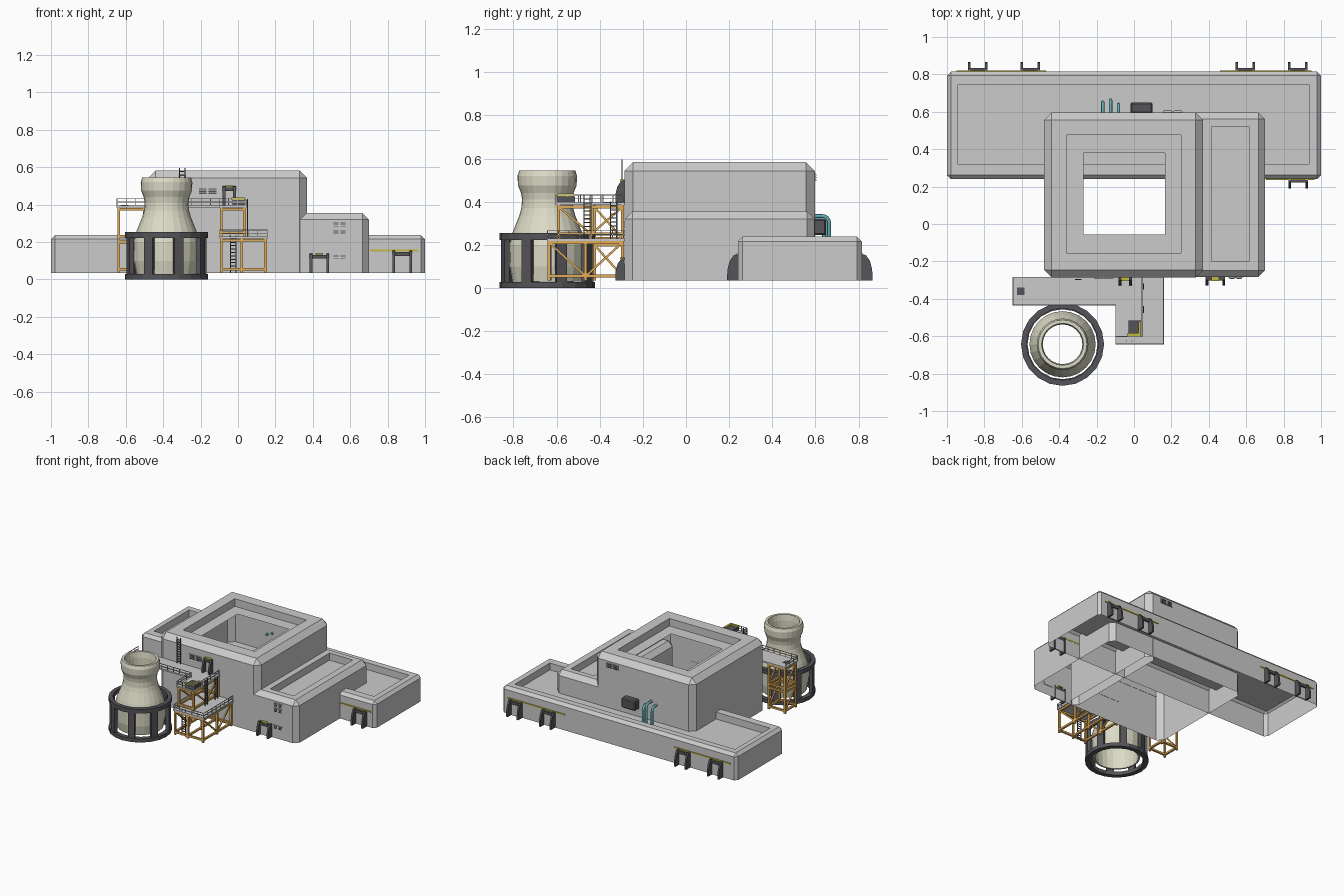
import bpy, bmesh, math
from mathutils import Vector, Matrix

if "Cube" in bpy.data.objects:
    bpy.data.objects.remove(bpy.data.objects["Cube"])


def mat(name, *c):
    m = bpy.data.materials.new(name)
    m.diffuse_color = (*c, 1)
    m.use_nodes = True
    m.node_tree.nodes["Principled BSDF"].inputs["Base Color"].default_value = m.diffuse_color
    return m


DARK = mat("dark_steel", .09, .09, .1)
ORANGE = mat("orange_steel", .75, .42, .1)
CREAM = mat("cream_concrete", .72, .71, .57)
TEAL = mat("teal_pipe", .12, .42, .46)
YELLOW = mat("yellow_paint", .55, .5, .05)


def finish(bm, name, m=None):
    bmesh.ops.remove_doubles(bm, verts=bm.verts, dist=1e-5)
    me = bpy.data.meshes.new(name)
    bm.to_mesh(me)
    bm.free()
    o = bpy.data.objects.new(name, me)
    bpy.context.collection.objects.link(o)
    if m:
        me.materials.append(m)
    return o


def box(bm, x0, x1, y0, y1, z0, z1):
    size = Matrix.Diagonal((x1 - x0, y1 - y0, z1 - z0, 1))
    mid = Matrix.Translation(((x0 + x1) / 2, (y0 + y1) / 2, (z0 + z1) / 2))
    bmesh.ops.create_cube(bm, size=1, matrix=mid @ size)


def solo_box(name, m, *b):
    bm = bmesh.new()
    box(bm, *b)
    return finish(bm, name, m)


def beam(bm, p, q, w):
    p, q = Vector(p), Vector(q)
    d = q - p
    rot = d.to_track_quat('Z', 'Y').to_matrix().to_4x4()
    bmesh.ops.create_cube(bm, size=1, matrix=Matrix.Translation((p + q) / 2) @ rot
                          @ Matrix.Diagonal((w, w, d.length, 1)))


# Chamfered building shell, open below, with a stepped roof recess
def shell(name, rect, top, c, steps, floor=True):
    bm = bmesh.new()
    x0, x1, y0, y1 = rect
    inner = (x0 + c, x1 - c, y0 + c, y1 - c)
    levels = [(rect, c, .035), (rect, c, top - c), (inner, 0, top)] + [(r, 0, z) for r, z in steps]
    prev = None
    for (a, b, e, f), k, z in levels:
        pts = [(a + k, e), (b - k, e), (b, e + k), (b, f - k),
               (b - k, f), (a + k, f), (a, f - k), (a, e + k)]
        ring = [bm.verts.new((x, y, z)) for x, y in pts]
        if prev:
            for i in range(8):
                j = (i + 1) % 8
                bm.faces.new((prev[i], prev[j], ring[j], ring[i]))
        prev = ring
    if floor:
        bm.faces.new(prev)
    bmesh.ops.dissolve_degenerate(bm, edges=bm.edges, dist=1e-5)
    return finish(bm, name)


r = (-.36, .25, -.155, .475)
shell("main_hall", (-.48, .37, -.285, .597), .583, .04,
      [(r, .583), (r, .525), ((-.27, .165, -.055, .38), .525)], floor=False)
r = (.415, .615, -.2, .52)
shell("side_wing", (.29, .70, -.284, .596), .355, .035, [(r, .355), (r, .30)])
r = (-.94, .935, .32, .745)
shell("low_rear_hall", (-1, 1, .24, .815), .238, .022, [(r, .238), (r, .185)])


# Turned shapes for the cooling tower
def lathe(name, prof, n, m, cx=-.382, cy=-.643):
    bm = bmesh.new()
    rings = [[bm.verts.new((cx + q * math.cos(2 * math.pi * i / n), cy + q * math.sin(2 * math.pi * i / n), z))
              for i in range(n)] for q, z in prof]
    for a, b in zip(rings, rings[1:] + rings[:1]):
        for i in range(n):
            j = (i + 1) % n
            bm.faces.new((a[i], a[j], b[j], b[i]))
    bmesh.ops.recalc_face_normals(bm, faces=bm.faces)
    return finish(bm, name, m)


lathe("cooling_tower", [(.162, .03), (.175, .1), (.177, .2), (.16, .26), (.13, .335), (.12, .37), (.117, .41),
                        (.122, .44), (.136, .475), (.138, .52), (.13, .545), (.112, .545), (.106, .5),
                        (.106, .38), (.145, .25), (.16, .18), (.15, .03)], 24, CREAM)
lathe("tower_base_ring", [(.187, 0), (.222, 0), (.222, .028), (.187, .028)], 20, DARK)
lathe("tower_top_ring", [(.192, .222), (.222, .222), (.222, .254), (.192, .254)], 20, DARK)
bm = bmesh.new()
for i in range(8):
    a = math.pi / 4 * (i + .4)
    bmesh.ops.create_cube(bm, size=1, matrix=Matrix.Translation((-.382, -.643, .127)) @ Matrix.Rotation(a, 4, 'Z')
                          @ Matrix.Translation((.204, 0, 0)) @ Matrix.Diagonal((.025, .05, .2, 1)))
finish(bm, "tower_ring_posts", DARK)


# Braced scaffolds
def scaffold(name, xs, ys, zs):
    bm = bmesh.new()
    w = .014
    for x in xs:
        for y in ys:
            beam(bm, (x, y, zs[0]), (x, y, zs[-1]), w)
    for z0, z1 in zip(zs, zs[1:]):
        for z in (z0 + .02, z1 - .01):
            for y in (ys[0], ys[-1]):
                beam(bm, (xs[0], y, z), (xs[-1], y, z), w)
            for x in xs:
                beam(bm, (x, ys[0], z), (x, ys[-1], z), w)
        for x in (xs[0], xs[-1]):
            for i, (a, b) in enumerate(zip(ys, ys[1:])):
                a, b = (a, b) if i % 2 else (b, a)
                beam(bm, (x, a, z0 + .02), (x, b, z1 - .01), .01)
    return finish(bm, name, ORANGE)


scaffold("lower_scaffold", (-.09, .02, .147), (-.635, -.465, -.295), (.035, .22))
scaffold("upper_scaffold", (-.09, .035), (-.59, -.44, -.295), (.23, .385))
scaffold("left_scaffold", (-.637, -.5), (-.425, -.295), (.035, .21, .385))

# Decks
solo_box("lower_deck", None, -.1, .16, -.645, -.283, .218, .23)
solo_box("walkway_deck", None, -.65, .045, -.435, -.283, .385, .396)
solo_box("upper_deck", None, -.1, .045, -.605, -.435, .385, .396)
solo_box("walkway_hatch", DARK, -.625, -.585, -.38, -.34, .39, .399)


def railing(name, pts, h=.035):
    bm = bmesh.new()
    for p, q in zip(pts, pts[1:]):
        p, q = Vector(p), Vector(q)
        n = max(1, round((q - p).length / .05))
        for k in (.5, 1):
            up = Vector((0, 0, h * k))
            beam(bm, p + up, q + up, .004)
        for i in range(n + 1):
            s = p.lerp(q, i / n)
            beam(bm, s, s + Vector((0, 0, h)), .004)
    return finish(bm, name)


railing("upper_railing", [(-.647, -.29, .396), (-.647, -.432, .396), (-.097, -.432, .396),
                          (-.097, -.602, .396), (.042, -.602, .396), (.042, -.29, .396)])
railing("lower_railing", [(.157, -.29, .23), (.157, -.642, .23), (-.097, -.642, .23), (-.097, -.45, .23)])


def ladder(name, base, side, h, w, m):
    bm = bmesh.new()
    base, s, up = Vector(base), Vector(side) * w / 2, Vector((0, 0, 1))
    for k in (-1, 1):
        beam(bm, base + k * s, base + k * s + up * h, .005)
    n = int(h / .018)
    for i in range(1, n):
        t = up * h * i / n
        beam(bm, base - s + t, base + s + t, .005)
    return finish(bm, name, m)


ladder("roof_ladder", (-.298, -.297, .396), (1, 0, 0), .2, .03, DARK)
ladder("ground_ladder", (-.025, -.625, .035), (1, 0, 0), .2, .03, DARK)
ladder("deck_ladder_front", (.05, -.457, .23), (0, 1, 0), .2, .033, DARK)
ladder("deck_ladder_rear", (.05, -.335, .23), (0, 1, 0), .17, .028, DARK)
solo_box("deck_control_box", DARK, -.03, .045, -.6, -.515, .396, .425)
bm = bmesh.new()
box(bm, -.035, .035, -.598, -.583, .425, .437)
box(bm, .023, .038, -.598, -.52, .425, .437)
finish(bm, "control_box_pipe", YELLOW)


# Doors with curved side buttresses; s is the outward y direction
def door(name, x, y, s, z=.035, half=.045, k=1.0, lamp=False):
    prof = [(-.005, 0), (.05, 0), (.048, .05), (.038, .09), (.018, .118), (-.005, .122)]
    bm = bmesh.new()
    for side in (-1, 1):
        a, b = ([bm.verts.new((x + side * half + t, y + s * o * k, z + h * k)) for o, h in prof]
                for t in (-.007, .007))
        bm.faces.new(a)
        bm.faces.new(b[::-1])
        for i in range(len(prof)):
            j = (i + 1) % len(prof)
            bm.faces.new((a[j], a[i], b[i], b[j]))
    y0, y1 = sorted((y - s * .003, y + s * .018))
    box(bm, x - half, x + half, y0, y1, z + .09 * k, z + .112 * k)
    bmesh.ops.recalc_face_normals(bm, faces=bm.faces)
    finish(bm, name + "_frame", DARK)
    y0, y1 = sorted((y - s * .003, y + s * .006))
    solo_box(name + "_panel", None, x - half, x + half, y0, y1, z, z + .09 * k)
    if lamp:
        y0, y1 = sorted((y - s * .01, y + s * .02))
        solo_box(name + "_lamp", YELLOW, x - .02, x + .02, y0, y1, z + .116 * k, z + .126 * k)


for i, x in enumerate((-.835, -.555, .595, .875)):
    door(f"rear_door_{i + 1}", x, .815, 1)
door("side_front_door", .878, .24, -1)
door("wing_front_door", .435, -.285, -1, k=.85, lamp=True)
door("walkway_door", -.047, -.285, -1, z=.396, half=.028, k=.85, lamp=True)
solo_box("rear_stripe_left", YELLOW, -.95, -.47, .812, .82, .15, .16)
solo_box("rear_stripe_right", YELLOW, .46, .95, .812, .82, .15, .16)
solo_box("front_stripe", YELLOW, .705, .965, .234, .242, .15, .16)


# Louvred vents and windows
def vent(name, x0, x1, y, s, z0, z1, cols=2):
    bm = bmesh.new()
    y0, y1 = sorted((y - s * .003, y + s * .006))
    box(bm, x0, x1, y0, y1, z0, z1)
    finish(bm, name + "_surround")
    bm = bmesh.new()
    w = (x1 - x0) / cols
    y0, y1 = sorted((y, y + s * .009))
    for c in range(cols):
        for i in range(3):
            h = (z1 - z0) / 3
            box(bm, x0 + c * w + .006, x0 + (c + 1) * w - .006, y0, y1, z0 + i * h + .002, z0 + (i + 1) * h - .003)
    return finish(bm, name + "_slats", DARK)


vent("wing_window_top", .505, .58, -.284, -1, .28, .307)
vent("wing_window_bottom", .505, .58, -.284, -1, .24, .268)
vent("wing_low_vent", .505, .58, -.284, -1, .11, .135)
vent("hall_front_vent", -.215, -.11, -.285, -1, .455, .49)
vent("hall_rear_vent", .155, .26, .597, 1, .495, .53)

# Rear machine box and bent pipes
b = solo_box("rear_machine", DARK, -.02, .1, .59, .65, .245, .32)
bv = b.modifiers.new("bevel", 'BEVEL')
bv.width, bv.segments = .008, 1
for i, (x, y, z) in enumerate(((-.167, .652, .315), (-.125, .663, .333), (-.083, .64, .3))):
    cu = bpy.data.curves.new(f"rear_pipe_{i + 1}", 'CURVE')
    cu.dimensions, cu.bevel_depth, cu.bevel_resolution = '3D', .009, 2
    cu.use_fill_caps = True
    sp = cu.splines.new('POLY')
    d = .03
    path = [(x, .585, z), (x, y - d, z)] + [(x, y - d + d * math.sin(a), z - d + d * math.cos(a))
            for a in (.4, .8, 1.2, 1.57)] + [(x, y, .18)]
    sp.points.add(len(path) - 1)
    for p, co in zip(sp.points, path):
        p.co = (*co, 1)
    cu.materials.append(TEAL)
    bpy.context.collection.objects.link(bpy.data.objects.new(cu.name, cu))
